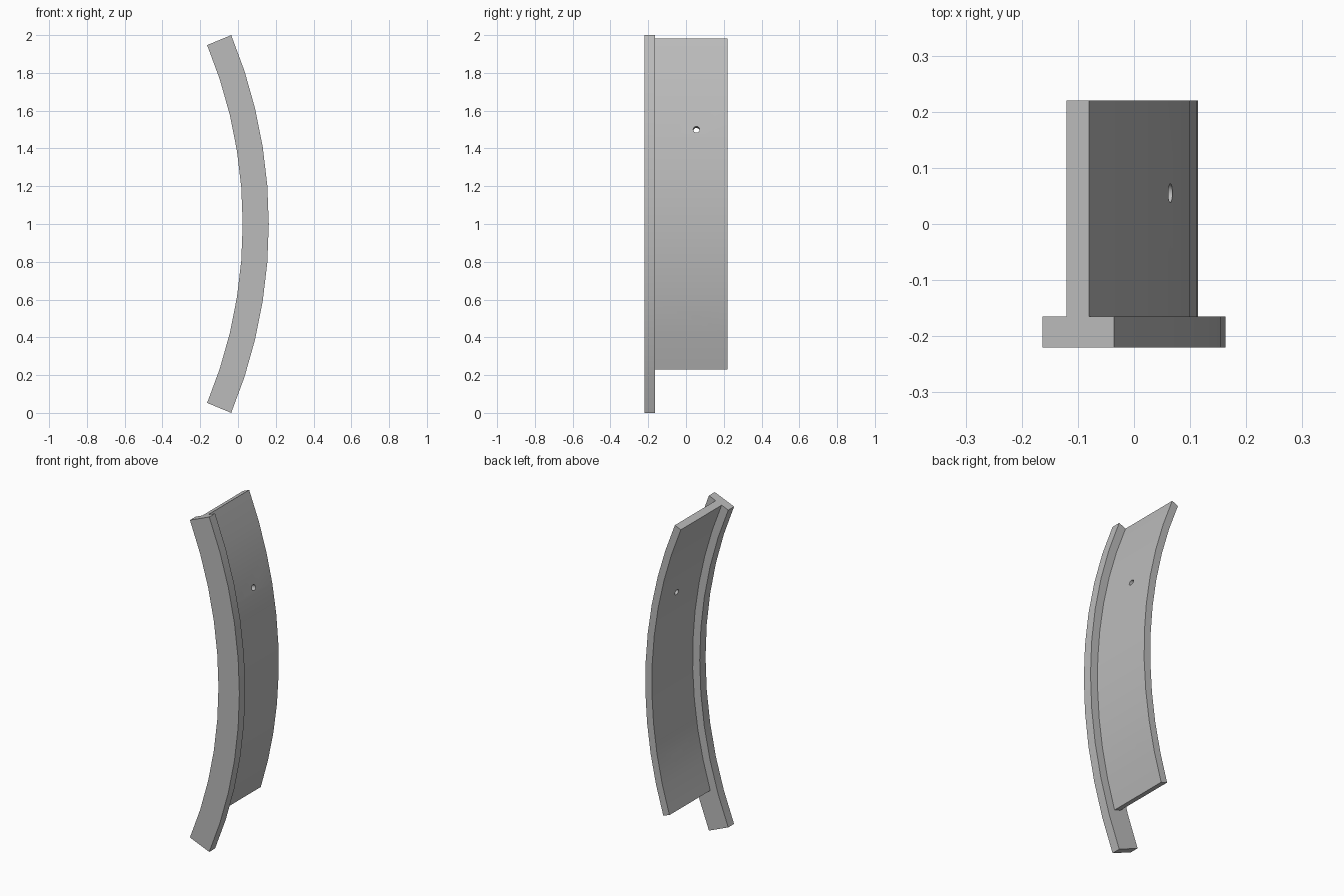
import bpy
import bmesh
from math import radians, sin, cos
from mathutils import Matrix, Vector

cube = bpy.data.objects.get("Cube")
if cube:
    bpy.data.objects.remove(cube, do_unlink=True)

CENTRE = Vector((-2.45, 0, 1))  # axis of the bend

grey = bpy.data.materials.new("plain grey")
grey.use_nodes = True
colour = (0.5, 0.5, 0.5, 1)
grey.diffuse_color = colour
grey.node_tree.nodes["Principled BSDF"].inputs["Base Color"].default_value = colour


def on_arc(radius, degrees, y):
    a = radians(degrees)
    return CENTRE + Vector((radius * cos(a), y, radius * sin(a)))


def add_object(name, bm):
    bmesh.ops.recalc_face_normals(bm, faces=bm.faces)
    mesh = bpy.data.meshes.new(name)
    bm.to_mesh(mesh)
    bm.free()
    mesh.materials.append(grey)
    obj = bpy.data.objects.new(name, mesh)
    bpy.context.collection.objects.link(obj)
    return obj


def curved_bar(name, inner, outer, start, end, front, back, steps=10):
    """Rectangular section swept along an arc, capped at both ends."""
    bm = bmesh.new()
    section = [(inner, front), (outer, front), (outer, back), (inner, back)]
    rings = []
    for i in range(steps + 1):
        angle = start + (end - start) * i / steps
        rings.append([bm.verts.new(on_arc(r, angle, y)) for r, y in section])
    for a, b in zip(rings, rings[1:]):
        for k in range(4):
            n = (k + 1) % 4
            bm.faces.new((a[k], a[n], b[n], b[k]))
    bm.faces.new(rings[0])
    bm.faces.new(rings[-1])
    return add_object(name, bm)


def select_only(obj):
    bpy.ops.object.select_all(action='DESELECT')
    obj.select_set(True)
    bpy.context.view_layer.objects.active = obj


# Thick front rib and the thinner plate behind it
rib = curved_bar("front_rib", 2.475, 2.613, -22.5, 22.5, -0.22, -0.165)
plate = curved_bar("curved_plate", 2.522, 2.565, -17.5, 22.5, -0.165, 0.22)

# Two bolt holes drilled straight through the plate
for angle in (-11.25, 11.25):
    bm = bmesh.new()
    bmesh.ops.create_cone(bm, cap_ends=True, segments=16, radius1=0.017,
                          radius2=0.017, depth=0.2)
    turn = Matrix.Rotation(radians(90 - angle), 4, 'Y')
    bm.transform(Matrix.Translation(on_arc(2.543, angle, 0.055)) @ turn)
    cutter = add_object("hole_cutter", bm)
    cutter.hide_render = True
    hole = plate.modifiers.new("bolt_hole", 'BOOLEAN')
    hole.operation = 'DIFFERENCE'
    hole.solver = 'EXACT'
    hole.object = cutter
    select_only(plate)
    bpy.ops.object.modifier_apply(modifier=hole.name)
    bpy.data.objects.remove(cutter, do_unlink=True)

for part in (rib, plate):
    select_only(part)
    bpy.ops.object.shade_smooth_by_angle(angle=radians(30))
